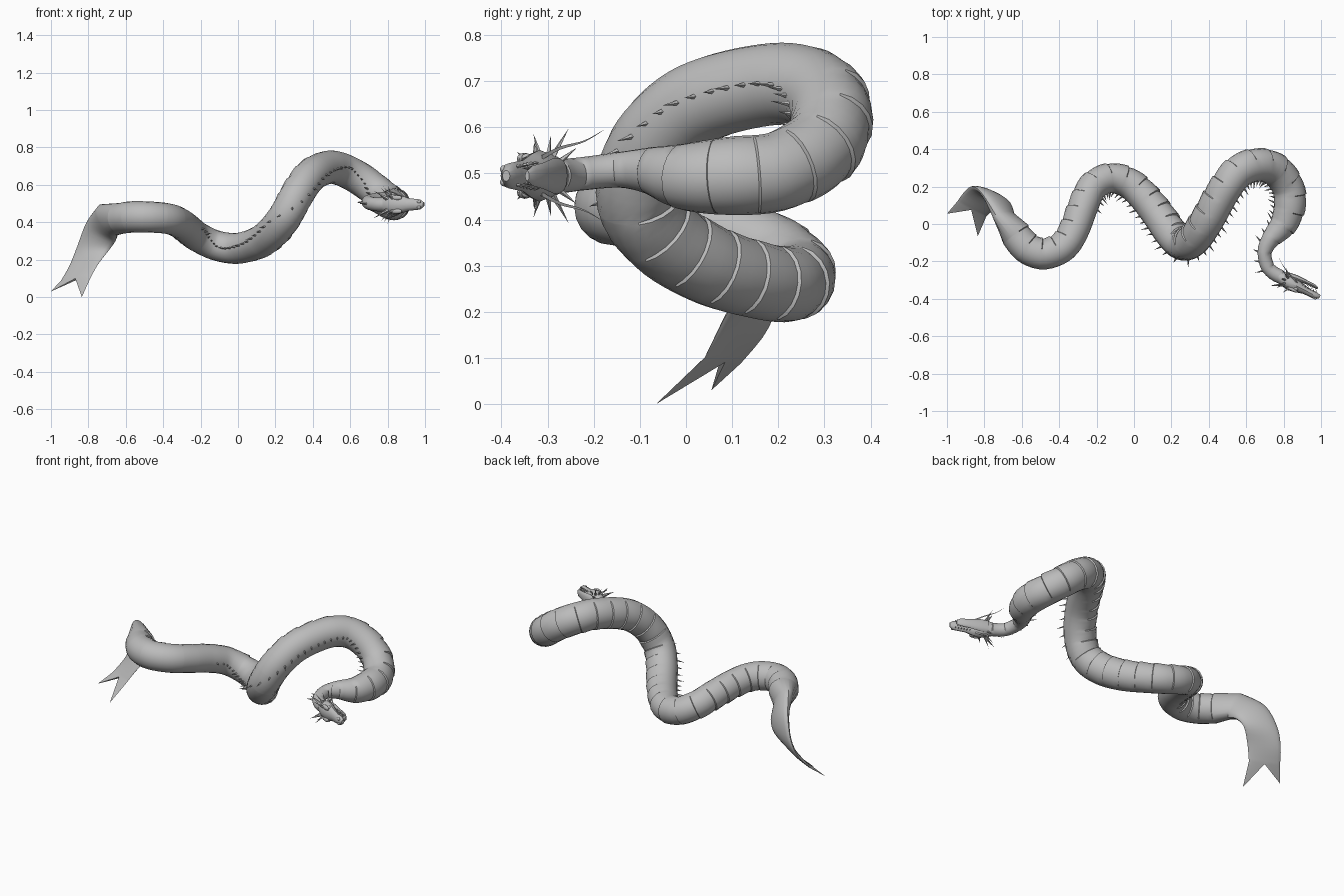
import bpy, bmesh, math
from mathutils import Vector, Matrix

if "Cube" in bpy.data.objects:
    bpy.data.objects.remove(bpy.data.objects["Cube"], do_unlink=True)

GREY = bpy.data.materials.new("plain_grey")
GREY.use_nodes = True
GREY.diffuse_color = (.5, .5, .5, 1)
GREY.node_tree.nodes["Principled BSDF"].inputs["Base Color"].default_value = (.5, .5, .5, 1)


def finish(name, bm, matrix=Matrix.Identity(4), angle=40):
    bm.transform(matrix)
    bmesh.ops.recalc_face_normals(bm, faces=bm.faces)
    mesh = bpy.data.meshes.new(name)
    bm.to_mesh(mesh)
    bm.free()
    mesh.materials.append(GREY)
    obj = bpy.data.objects.new(name, mesh)
    bpy.context.collection.objects.link(obj)
    bpy.ops.object.select_all(action='DESELECT')
    obj.select_set(True)
    bpy.context.view_layer.objects.active = obj
    bpy.ops.object.shade_smooth_by_angle(angle=math.radians(angle))
    return obj


def spline(rows, steps):
    """Catmull-Rom through rows of any width."""
    rows = [Vector(r) for r in rows]
    out = []
    for i in range(len(rows) - 1):
        a, b, c, d = (rows[max(0, min(len(rows) - 1, i + k))] for k in (-1, 0, 1, 2))
        for s in range(steps):
            u = s / steps
            out.append((b * 2 + (c - a) * u + (a * 2 - b * 5 + c * 4 - d) * u * u
                        + (b * 3 - a - c * 3 + d) * u ** 3) * .5)
    return out + [rows[-1]]


def even(points, gap):
    """Resample rows at equal distances along the path."""
    out, run = [points[0]], 0
    for p, q in zip(points, points[1:]):
        run += (q.xyz - p.xyz).length
        if run >= gap:
            out.append(q)
            run -= gap
    return out


def loft(bm, rings):
    rows = [[bm.verts.new(p) for p in ring] for ring in rings]
    n = len(rows[0])
    for lo, hi in zip(rows, rows[1:]):
        for i in range(n):
            j = (i + 1) % n
            bm.faces.new((lo[i], lo[j], hi[j], hi[i]))
    return rows


def spike(bm, base, way, length, radius, sides=5):
    turn = Vector(way).to_track_quat('Z', 'Y').to_matrix().to_4x4()
    place = Matrix.Translation(Vector(base)) @ turn @ Matrix.Translation((0, 0, length / 2))
    bmesh.ops.create_cone(bm, cap_ends=True, segments=sides, radius1=radius, radius2=0,
                          depth=length, matrix=place)


# Body path: centre and radius, from tail to neck
PATH = [(-.63, -.06, .42, .083), (-.57, -.13, .428, .084), (-.48, -.16, .428, .083),
        (-.38, -.12, .42, .082), (-.32, -.03, .4, .081), (-.27, .1, .365, .081),
        (-.22, .2, .325, .08), (-.13, .245, .28, .08), (-.03, .22, .26, .082),
        (.05, .15, .27, .084), (.13, .05, .302, .087), (.2, -.05, .363, .089),
        (.26, -.105, .445, .09), (.32, -.08, .555, .09), (.39, .02, .65, .09),
        (.48, .18, .693, .089), (.56, .28, .68, .089), (.66, .315, .627, .089),
        (.755, .29, .555, .088), (.822, .2, .505, .086), (.833, .1, .495, .085),
        (.8, 0, .493, .073), (.74, -.07, .505, .053), (.7, -.14, .508, .039),
        (.71, -.22, .5, .036), (.75, -.265, .495, .037), (.8, -.29, .495, .036)]
# Tail fin: upper edge, lower edge, half thickness
FIN = [(-.945, .12, .09, -.79, .04, .1, .007), (-.9, .18, .17, -.745, .08, .18, .014),
       (-.86, .2, .27, -.69, .115, .25, .022), (-.81, .16, .4, -.655, .09, .3, .032),
       (-.74, .05, .495, -.65, .03, .33, .048)]
SIDES = 20
ANGLES = [math.tau * i / SIDES for i in range(SIDES)]

# Tail rings, flattened between the two fin edges
rings = []
fin = spline(FIN, 4)
mids = [(Vector(r[:3]) + Vector(r[3:6])) / 2 for r in fin]
for i, r in enumerate(fin):
    tall = (Vector(r[:3]) - Vector(r[3:6])) / 2
    ahead = mids[min(i + 1, len(mids) - 1)] - mids[max(i - 1, 0)]
    thick = ahead.cross(tall).normalized() * r[6]
    rings.append([mids[i] + tall * math.cos(a) + thick * math.sin(a) for a in ANGLES])

# Body rings; on the belly each plate ends in a sharp step
body = even(spline(PATH, 40), .0215)
frames = []
for i, r in enumerate(body):
    ahead = (body[min(i + 1, len(body) - 1)].xyz - body[max(i - 1, 0)].xyz).normalized()
    back = Vector((ahead.y, -ahead.x, 0)).normalized()
    up = back.cross(ahead)
    frames.append((r.xyz, ahead, back, up, r.w))
    step = i % 4
    levels = [(.035, -.002), (-.05, .002)] if step == 0 else [((step - 2) * .02 + .005, 0)]
    for lip, shift in levels:
        ring = []
        for a in ANGLES:
            belly = min(1, max(0, -math.sin(a) - .2) * 2.5)
            size = r.w * (1 + lip * belly)
            ring.append(r.xyz + ahead * shift + (up * math.cos(a) + back * math.sin(a)) * size)
        rings.append(ring)

bm = bmesh.new()
rows = loft(bm, rings)
bm.faces.new(rows[-1])
# Forked tip: each half of the last tail ring runs to its own point
half, quarter = SIDES // 2, SIDES // 4
for tip, start in (((-1, .055, .03), -quarter), ((-.835, -.065, 0), quarter)):
    point = bm.verts.new(tip)
    for k in range(start, start + half):
        bm.faces.new((rows[0][k % SIDES], rows[0][(k + 1) % SIDES], point))
    bm.faces.new((rows[0][start], rows[0][start + half], point))
finish("serpent_body", bm, angle=35)

# Row of spines along the back
bm = bmesh.new()
for i, (centre, ahead, back, up, radius) in enumerate(frames):
    if i > 24 and i % 2 == 0 and i < len(frames) - 3:
        size = .034 + .014 * (i % 3 == 0)
        spike(bm, centre + back * (radius - .006), back - ahead * .35, size, .0065, 4)
finish("back_spines", bm)

# Head frame: x forward, y towards the crown, z to the side
fwd = Vector((.9, -.435, 0)).normalized()
crown = Vector((fwd.y, -fwd.x, 0))
HEAD = Matrix((fwd, crown, fwd.cross(crown))).transposed().to_4x4()
HEAD.translation = Vector((.78, -.28, .495))


def head_part(name, sections, n=12):
    """Loft of (x, y, half height, half width) ovals."""
    bm = bmesh.new()
    rows = loft(bm, [[(x, y + h * math.cos(math.tau * k / n), w * math.sin(math.tau * k / n))
                      for k in range(n)] for x, y, h, w in sections])
    for end in (rows[0], rows[-1]):
        bm.faces.new(end)
    finish(name, bm, HEAD)


head_part("skull", [(-.02, 0, .03, .032), (.03, .004, .038, .048), (.07, .008, .04, .056),
                    (.11, .008, .033, .047), (.15, .008, .022, .034), (.19, .01, .019, .03),
                    (.22, .01, .019, .027), (.24, .006, .009, .012)])
head_part("lower_jaw", [(.03, -.022, .018, .038), (.08, -.03, .016, .038), (.14, -.034, .011, .028),
                        (.19, -.034, .009, .022), (.21, -.03, .005, .011)])

# Paired details of the head
horns, teeth, eyes, brows = (bmesh.new() for _ in range(4))
for side in (-1, 1):
    # Swept horns and the fan of cheek spikes
    spike(horns, (.04, .03, side * .03), (-.8, .45, side * .5), .09, .01)
    spike(horns, (.07, .036, side * .03), (-.4, .8, side * .5), .045, .008)
    for k in range(5):
        turn = math.radians(-45 + k * 26)
        way = (-.55, math.sin(turn), side * math.cos(turn))
        base = (.035 + .008 * (k % 2), math.sin(turn) * .032, side * .043 * math.cos(turn))
        spike(horns, base, way, .05 + .025 * (k % 2), .007)
    # Teeth in both jaws
    for k in range(6):
        x, z = .13 + k * .016, side * (.028 - k * .0015)
        spike(teeth, (x, -.006, z), (0, -1, 0), .015, .004, 4)
        spike(teeth, (x - .008, -.028, z * .8), (0, 1, 0), .013, .004, 4)
    # Eyes, brow ridges and nostril bumps
    for mesh, spot, size in ((eyes, (.105, .022, side * .038), (.013, .011, .011)),
                             (brows, (.09, .034, side * .036), (.034, .01, .014)),
                             (brows, (.218, .022, side * .014), (.012, .008, .009))):
        shape = Matrix.Translation(spot) @ Matrix.Diagonal((*size, 1))
        bmesh.ops.create_icosphere(mesh, subdivisions=2, radius=1, matrix=shape)
for name, mesh in (("head_horns", horns), ("teeth", teeth), ("eyes", eyes), ("brow_ridges", brows)):
    finish(name, mesh, HEAD)

# Long whiskers curling back from the cheeks
bm = bmesh.new()
for side in (-1, 1):
    line = spline([(.1, -.01, side * .04), (.05, -.03, side * .06), (-.01, -.06, side * .075),
                   (-.05, -.09, side * .1)], 5)
    loft(bm, [[p + Vector((0, math.cos(a), math.sin(a))) * .006 * (1.02 - i / (len(line) - 1))
               for a in (0, 2.1, 4.2)] for i, p in enumerate(line)])
finish("whiskers", bm, HEAD)
